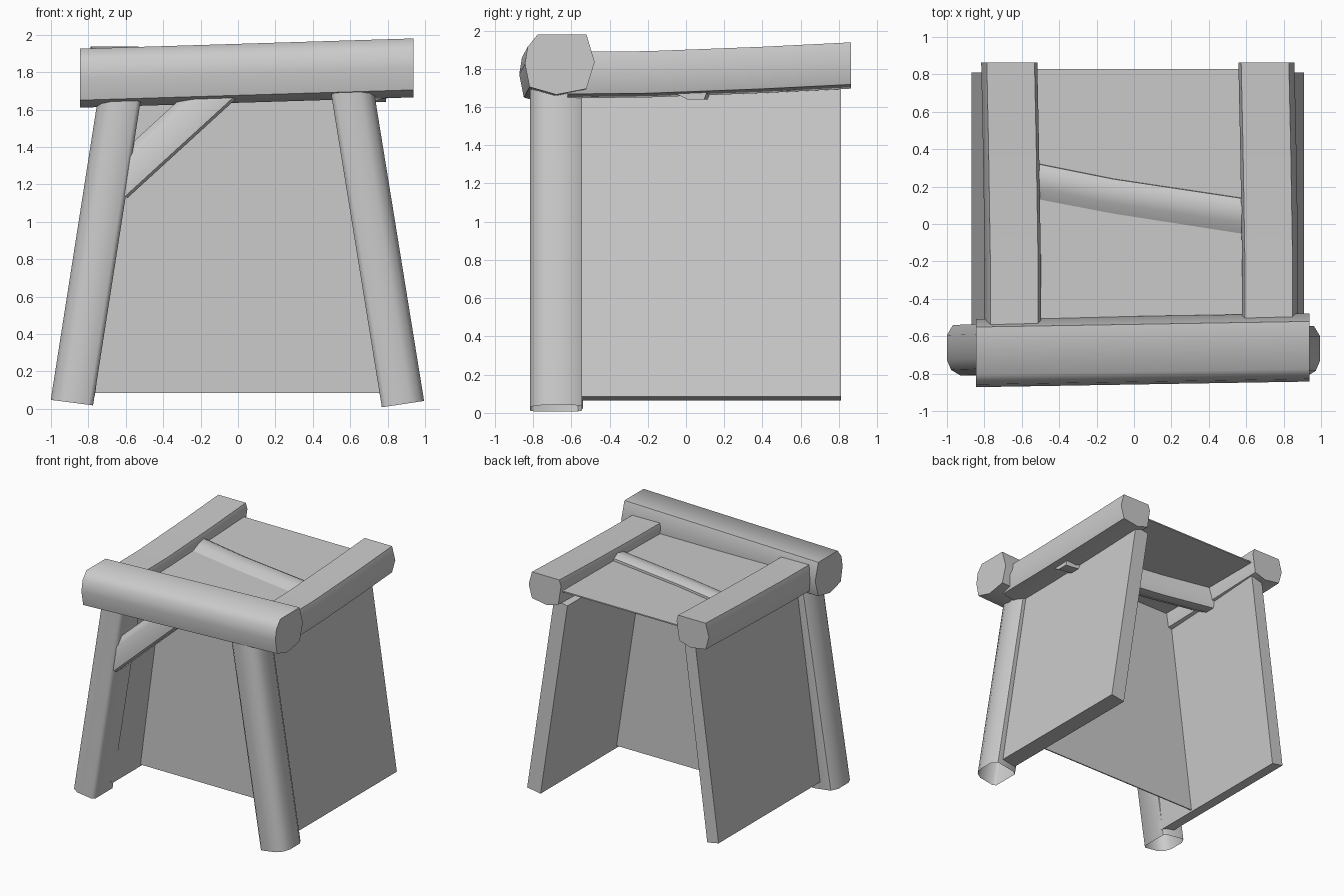
import bpy
from mathutils import Vector as V

if "Cube" in bpy.data.objects:
    bpy.data.objects.remove(bpy.data.objects["Cube"])

# One plain grey for the whole model
mat = bpy.data.materials.new("plain grey")
mat.diffuse_color = (0.6, 0.6, 0.6, 1)
mat.use_nodes = True
mat.node_tree.nodes["Principled BSDF"].inputs["Base Color"].default_value = mat.diffuse_color


def loft(name, rings, smooth=True, caps=True):
    """Solid skinned through a list of matching closed rings."""
    n = len(rings[0])
    verts = [tuple(p) for r in rings for p in r]
    faces = []
    if caps:
        faces = [tuple(range(n)), tuple(range(len(verts) - n, len(verts)))]
    for k in range(len(rings) - 1):
        for i in range(n):
            j = (i + 1) % n
            faces.append((k * n + i, k * n + j, (k + 1) * n + j, (k + 1) * n + i))
    me = bpy.data.meshes.new(name)
    me.from_pydata(verts, [], faces)
    me.materials.append(mat)
    ob = bpy.data.objects.new(name, me)
    bpy.context.collection.objects.link(ob)
    bpy.ops.object.select_all(action='DESELECT')
    ob.select_set(True)
    bpy.context.view_layer.objects.active = ob
    bpy.ops.object.mode_set(mode='EDIT')
    bpy.ops.mesh.select_all(action='SELECT')
    bpy.ops.mesh.normals_make_consistent(inside=False)
    bpy.ops.object.mode_set(mode='OBJECT')
    if smooth:
        bpy.ops.object.shade_smooth_by_angle(angle=0.9)
    return ob


def log(name, centres, u, v, section, caps=True):
    """Hewn log: a cross-section carried along a line of centres."""
    u, v = V(u), V(v)
    loft(name, [[V(c) + u * a + v * b for a, b in section] for c in centres], True, caps)


def prism(name, profile, y0, y1):
    """Flat slab: an x-z profile extruded along y."""
    loft(name, [[(x, y, z) for x, z in profile] for y in (y0, y1)], False)


# Header across the front, rising slightly to the right (section in y, z)
header = [(-.19, 0), (-.175, .09), (-.12, .155), (.145, .155), (.19, .01),
          (.145, -.13), (-.02, -.16), (-.165, -.12)]
log("header_beam", [(-.845, -.69, 1.77), (.937, -.66, 1.825)],
    (0, .96, 0), (0, 0, 1), header)

# Leaning front legs, flat inside and rounded outside (section in x, y), open at the foot
leg = [(-.113, -.05), (-.09, -.105), (-.04, -.135), (.09, -.135), (.113, -.115),
       (.113, .115), (.085, .135), (-.08, .135), (-.113, .08)]
log("front_leg_left", [(-.888, -.675, .033), (-.615, -.665, 1.78)],
    (1, 0, -.13), (0, 1, 0), leg, False)
log("front_leg_right", [(.882, -.68, .025), (.598, -.68, 1.78)],
    (-1, 0, -.15), (0, 1, 0), leg, False)

# Side beams running to the back (section in x, z), mirrored by sign
beam = [(-.15, .01), (-.12, .12), (.135, .12), (.15, .07),
        (.125, -.09), (.02, -.122), (-.12, -.1)]
for side, s, x0, x1 in (("left", 1, -.648, -.667), ("right", -1, .728, .708)):
    log("side_beam_" + side,
        [(x0, -.62, 1.768), (x0, -.2, 1.772), ((x0 + x1) / 2, .4, 1.795), (x1, .863, 1.818)],
        (s, 0, 0), (0, 0, 1), beam)

# Leaning side walls
prism("side_wall_left", [(-.87, .09), (-.765, .07), (-.55, 1.72), (-.65, 1.73)], -.6, .81)
prism("side_wall_right", [(.91, .085), (.785, .065), (.535, 1.71), (.66, 1.73)], -.6, .81)

# Thin panel closing the passage
prism("inner_panel", [(-.80, .085), (.83, .085), (.60, 1.80), (-.58, 1.80)], -.205, -.195)

# Thin ceiling between the side beams
loft("ceiling", [[(x, y, z) for x, z in ((-.62, h), (.68, h), (.68, h - .01), (-.62, h - .01))]
                 for y, h in ((-.6, 1.805), (.83, 1.835))], False)

# Cross log sunk into the ceiling (section in y, z)
cross = [(-.105, -.06), (-.10, .055), (-.03, .095), (.05, .112), (.10, .085),
         (.115, -.05), (.09, -.115), (.0, -.115)]
log("ceiling_log", [(-.66, .25, 1.76), (-.11, .14, 1.755), (.79, .005, 1.755)],
    (0, 1, 0), (0, 0, 1), cross)

# Diagonal brace from the left leg to the header
brace = [(-.10, -.075), (-.085, -.1), (.05, -.1), (.10, -.06),
         (.10, .07), (.05, .1), (-.085, .1), (-.10, .08)]
log("corner_brace", [(-.66, -.69, 1.20), (-.08, -.69, 1.73)],
    (-.68, 0, .74), (0, 1, 0), brace)
